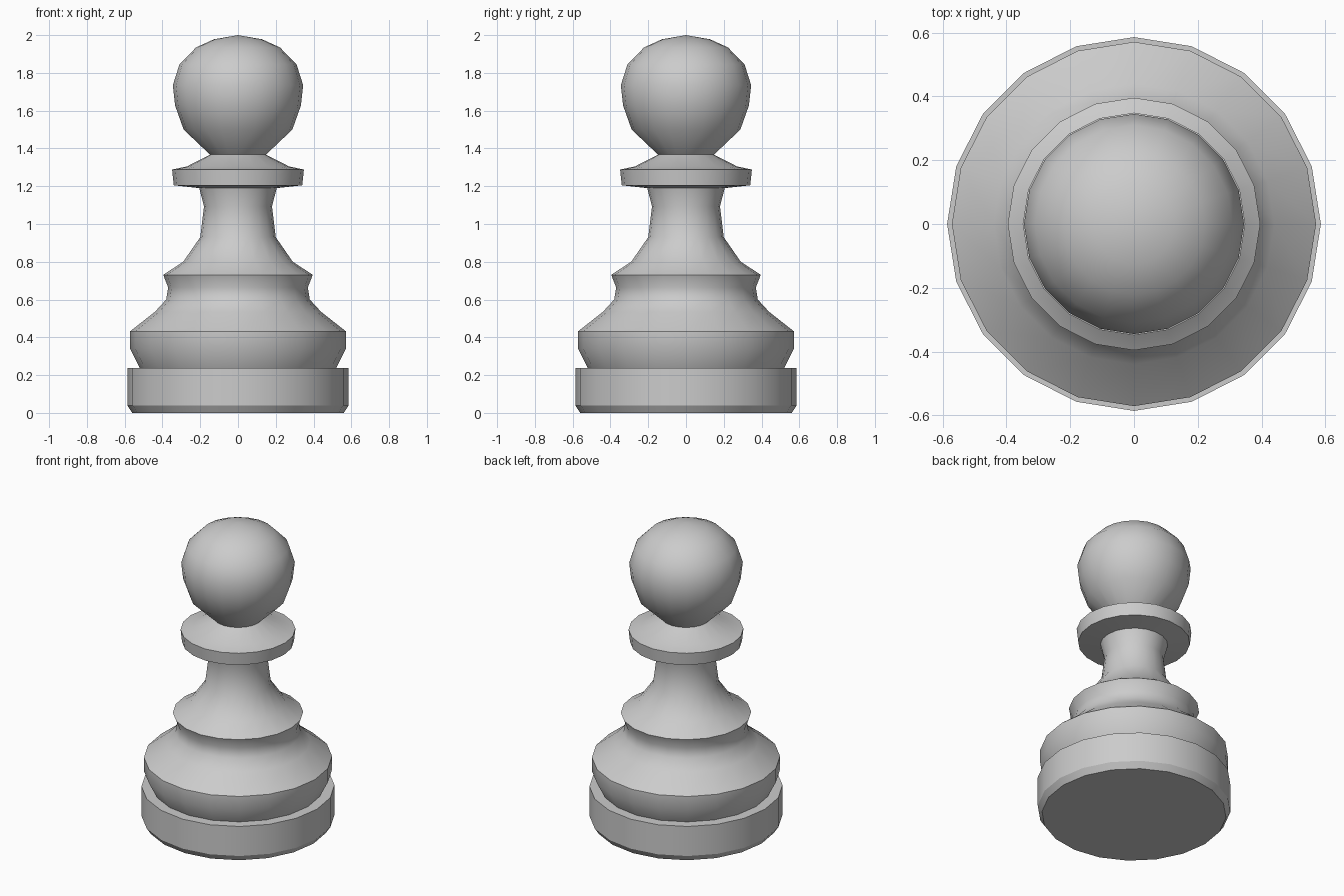
import bpy, bmesh, math

if "Cube" in bpy.data.objects:
    bpy.data.objects.remove(bpy.data.objects["Cube"])

SIDES = 20


def lathe(name, profile, sharp):
    """Turn an (r, z) profile, listed bottom to top, around the z axis."""
    bm = bmesh.new()
    verts = [bm.verts.new((r, 0, z)) for r, z in profile]
    edges = [bm.edges.new(pair) for pair in zip(verts, verts[1:])]
    bmesh.ops.spin(bm, geom=verts + edges, cent=(0, 0, 0), axis=(0, 0, 1),
                   angle=math.tau, steps=SIDES, use_merge=False)
    bmesh.ops.remove_doubles(bm, verts=bm.verts[:], dist=0.0005)
    # face normals point away from the axis side of the profile
    bmesh.ops.recalc_face_normals(bm, faces=bm.faces[:])
    bm.normal_update()
    widest = max(bm.faces, key=lambda f: math.hypot(*f.calc_center_median().xy))
    if widest.normal.dot(widest.calc_center_median() * 1) < 0 and \
            widest.normal.xy.dot(widest.calc_center_median().xy) < 0:
        bmesh.ops.reverse_faces(bm, faces=bm.faces[:])
    mesh = bpy.data.meshes.new(name)
    bm.to_mesh(mesh)
    bm.free()
    obj = bpy.data.objects.new(name, mesh)
    bpy.context.collection.objects.link(obj)
    bpy.ops.object.select_all(action='DESELECT')
    obj.select_set(True)
    bpy.context.view_layer.objects.active = obj
    bpy.ops.object.shade_smooth_by_angle(angle=math.radians(sharp))
    return obj


# Foot disc with chamfered underside
lathe("base", [(0, 0), (0.56, 0), (0.586, 0.04), (0.586, 0.238), (0.52, 0.238)], 30)

# Bulging lower body up to the sharp ridge
lathe("lower_body", [(0.52, 0.238), (0.571, 0.34), (0.571, 0.432), (0.44, 0.535),
                     (0.38, 0.60), (0.37, 0.664), (0.396, 0.731)], 36)

# Concave neck
lathe("neck", [(0.396, 0.731), (0.29, 0.80), (0.20, 0.93), (0.18, 1.093),
               (0.205, 1.19)], 40)

# Collar ring
lathe("collar", [(0.205, 1.19), (0.34, 1.205), (0.349, 1.288), (0.27, 1.305),
                 (0.148, 1.367)], 40)

# Round head
lathe("head", [(0.148, 1.367), (0.288, 1.50), (0.333, 1.627), (0.345, 1.735),
               (0.31, 1.845), (0.222, 1.935), (0.127, 1.978), (0, 2.0)], 40)
